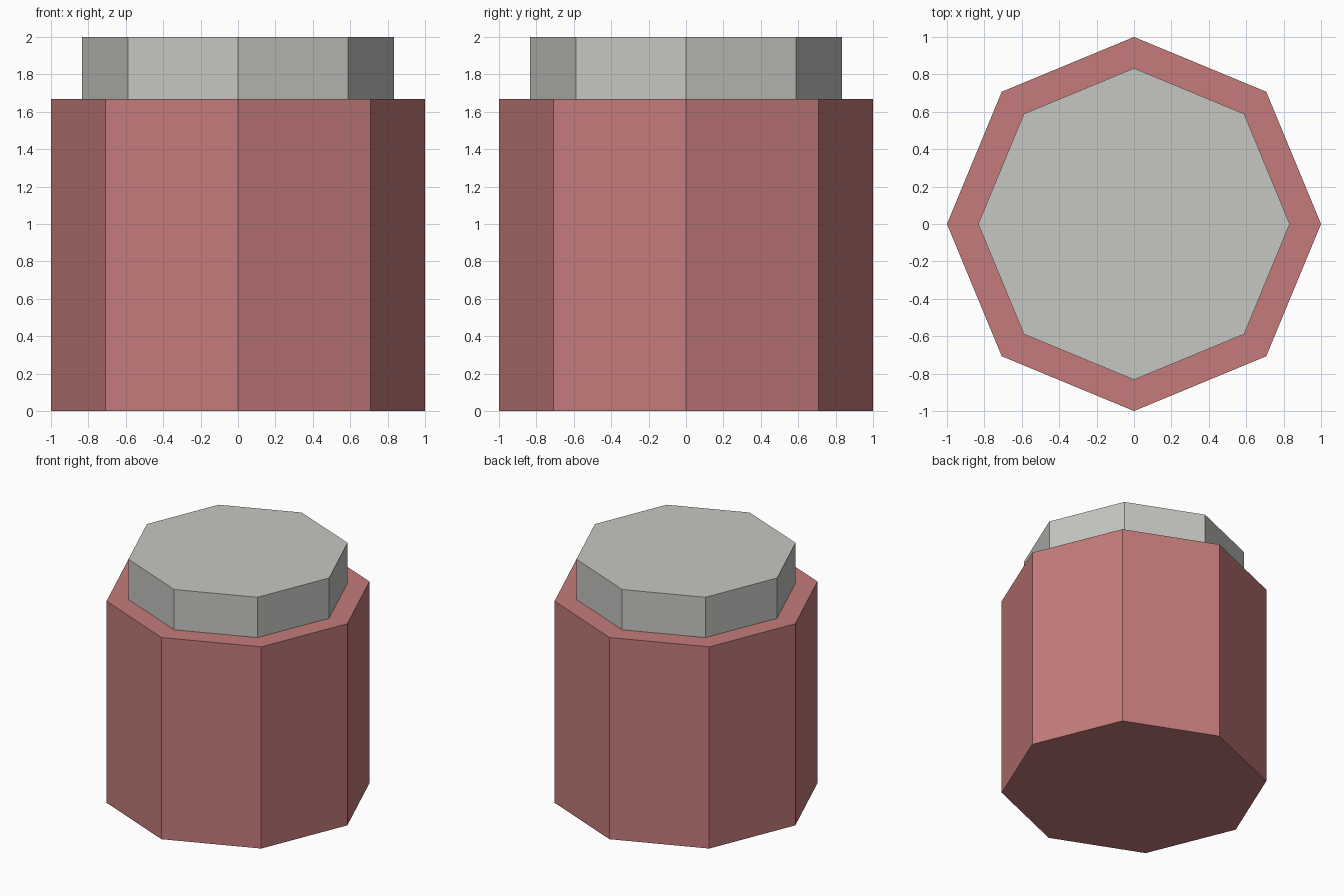
import bpy

if "Cube" in bpy.data.objects:
    bpy.data.objects.remove(bpy.data.objects["Cube"])


def make_material(name, color):
    mat = bpy.data.materials.new(name)
    mat.diffuse_color = (*color, 1.0)
    mat.use_nodes = True
    mat.node_tree.nodes["Principled BSDF"].inputs["Base Color"].default_value = mat.diffuse_color
    return mat


def octagonal_prism(name, radius, bottom, top, mat):
    """Eight-sided prism with its corners on the x and y axes."""
    bpy.ops.mesh.primitive_cylinder_add(
        vertices=8, radius=radius, depth=top - bottom,
        location=(0, 0, (bottom + top) / 2))
    obj = bpy.context.object
    obj.name = name
    obj.data.materials.append(mat)
    return obj


dusty_red = make_material("dusty_red", (0.552, 0.198, 0.195))
light_grey = make_material("light_grey", (0.565, 0.571, 0.539))

# Jar body
octagonal_prism("jar_body", 1.0, 0.0, 1.667, dusty_red)
# Narrower lid resting on the body
octagonal_prism("lid", 0.833, 1.667, 2.0, light_grey)
